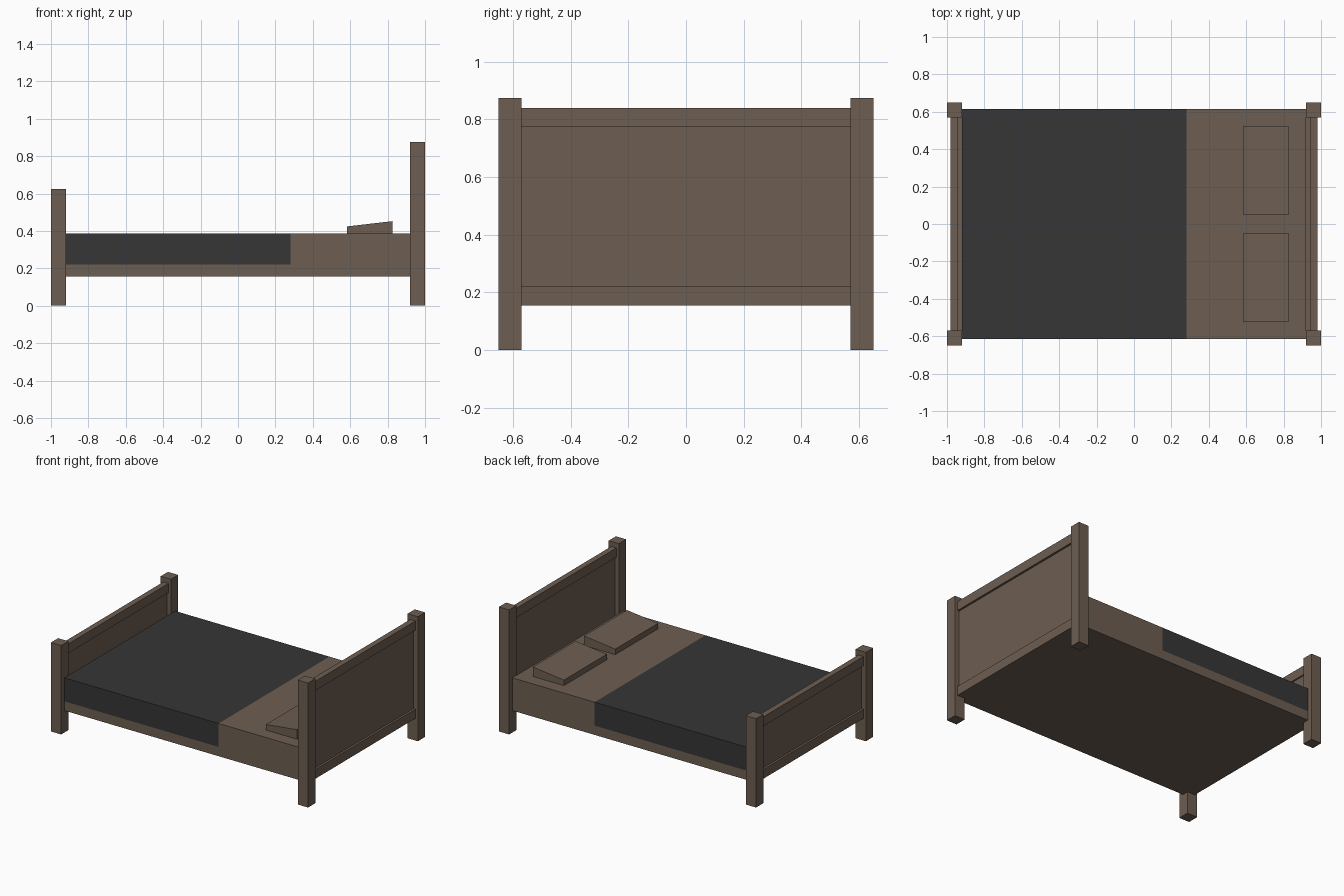
import bpy, bmesh

if "Cube" in bpy.data.objects:
    bpy.data.objects.remove(bpy.data.objects["Cube"])


def material(name, rgb):
    lin = [((c / 255 + 0.055) / 1.055) ** 2.4 for c in rgb]
    m = bpy.data.materials.new(name)
    m.diffuse_color = (*lin, 1)
    m.use_nodes = True
    m.node_tree.nodes["Principled BSDF"].inputs["Base Color"].default_value = m.diffuse_color
    return m


wood = material("brown_wood", (109, 94, 82))
cloth = material("charcoal_blanket", (54, 54, 54))


def box(name, x, y, z, mats=(wood,), edit=None):
    """Box from (min, max) ranges, with an optional bmesh edit."""
    bm = bmesh.new()
    bmesh.ops.create_cube(bm, size=1)
    for v in bm.verts:
        v.co = [r[0] + (r[1] - r[0]) * (c + 0.5) for r, c in zip((x, y, z), v.co)]
    if edit:
        edit(bm)
    me = bpy.data.meshes.new(name)
    bm.to_mesh(me)
    bm.free()
    for m in mats:
        me.materials.append(m)
    ob = bpy.data.objects.new(name, me)
    bpy.context.collection.objects.link(ob)
    return ob


def span(side, a, b):
    return tuple(sorted((side * a, side * b)))


# Headboard and footboard: posts, rails and a thin recessed panel
for end, sx, height in (("head", 1, 0.875), ("foot", -1, 0.625)):
    for label, sy in (("front", -1), ("back", 1)):
        box(f"{end}_{label}_post", span(sx, 0.92, 1.0), span(sy, 0.57, 0.65), (0, height))
    top = height - 0.035
    box(f"{end}board_top_rail", span(sx, 0.94, 0.98), (-0.57, 0.57), (top - 0.065, top))
    box(f"{end}board_bottom_rail", span(sx, 0.92, 0.98), (-0.57, 0.57), (0.155, 0.22))
    box(f"{end}board_panel", span(sx, 0.95, 0.965), (-0.57, 0.57), (0.22, top - 0.065))


# Mattress and base in one block, with the blanket as cut faces
def cut_blanket(bm):
    for co, no in (((0.28, 0, 0), (1, 0, 0)), ((0, 0, 0.22), (0, 0, 1))):
        bmesh.ops.bisect_plane(bm, geom=bm.verts[:] + bm.edges[:] + bm.faces[:],
                               plane_co=co, plane_no=no)
    for f in bm.faces:
        c = f.calc_center_median()
        f.material_index = int(c.x < 0.27 and c.z > 0.22)


box("mattress", (-0.92, 0.92), (-0.615, 0.615), (0.155, 0.385), (wood, cloth), cut_blanket)


# Pillows: wedges rising toward the headboard
def slope(bm):
    for v in bm.verts:
        if v.co.z > 0.4 and v.co.x < 0.7:
            v.co.z = 0.424


for label, sy in (("front", -1), ("back", 1)):
    box(f"{label}_pillow", (0.583, 0.825), span(sy, 0.047, 0.523), (0.38, 0.452), edit=slope)
